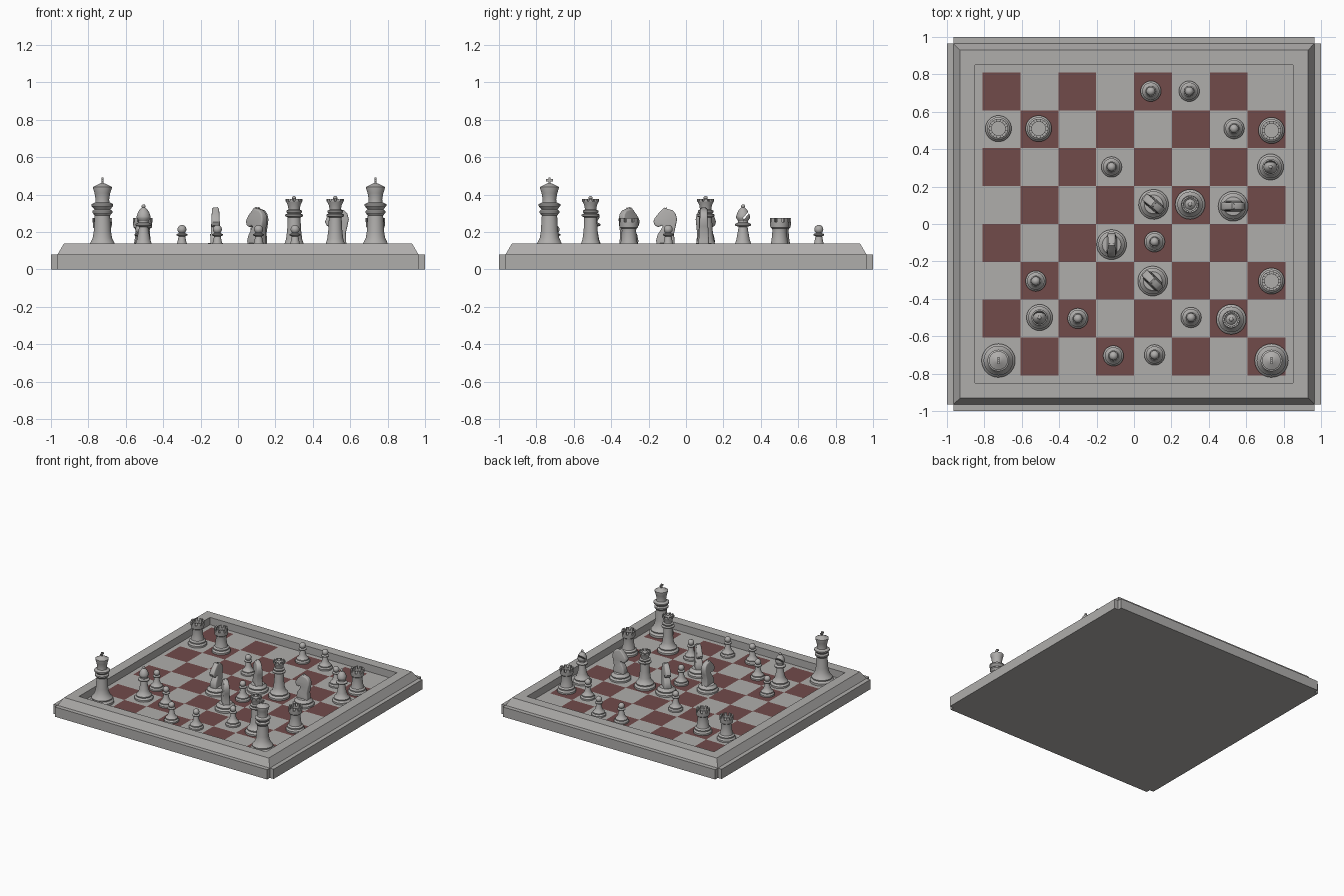
import bpy, bmesh, math
from mathutils import Matrix, Vector

if "Cube" in bpy.data.objects:
    bpy.data.objects.remove(bpy.data.objects["Cube"])

TAU = 2 * math.pi
FLOOR, TILE_T = 0.08, 0.003
Z0 = FLOOR + TILE_T


def material(name, rgb):
    m = bpy.data.materials.new(name)
    m.diffuse_color = (*rgb, 1)
    m.use_nodes = True
    m.node_tree.nodes["Principled BSDF"].inputs["Base Color"].default_value = m.diffuse_color
    return m


GREY = material("stone grey", (0.43, 0.42, 0.41))
RED = material("dull red", (0.165, 0.07, 0.068))


def finish(bm, name, angle=35, mats=(GREY,)):
    bmesh.ops.recalc_face_normals(bm, faces=bm.faces)
    me = bpy.data.meshes.new(name)
    bm.to_mesh(me)
    bm.free()
    for m in mats:
        me.materials.append(m)
    ob = bpy.data.objects.new(name, me)
    bpy.context.collection.objects.link(ob)
    if angle:
        bpy.ops.object.select_all(action='DESELECT')
        ob.select_set(True)
        bpy.context.view_layer.objects.active = ob
        bpy.ops.object.shade_smooth_by_angle(angle=math.radians(angle))
    return ob


def lathe(bm, profile, n=32):
    rings = []
    for r, z in profile:
        if r < 1e-5:
            rings.append([bm.verts.new((0, 0, z))])
        else:
            rings.append([bm.verts.new((r * math.cos(TAU * i / n), r * math.sin(TAU * i / n), z))
                          for i in range(n)])
    for a, b in zip(rings, rings[1:]):
        for i in range(n):
            j = (i + 1) % n
            if len(a) == 1:
                bm.faces.new((a[0], b[i], b[j]))
            elif len(b) == 1:
                bm.faces.new((a[i], a[j], b[0]))
            else:
                bm.faces.new((a[i], a[j], b[j], b[i]))


def ball(c, r, start=-55, n=9):
    return [(max(0, r * math.cos(math.radians(start + (90 - start) * i / n))) if i < n else 0,
             c + r * math.sin(math.radians(start + (90 - start) * i / n))) for i in range(n + 1)]


def box(bm, size, loc):
    bmesh.ops.create_cube(bm, size=1, matrix=Matrix.Translation(loc) @ Matrix.Diagonal((*size, 1)))


def teeth(bm, n, r0, r1, z0, z1, fill):
    # ring of battlement blocks
    for k in range(n):
        a0 = TAU * k / n
        cols = []
        for s in (-0.5, 0, 0.5):
            a = a0 + s * fill * TAU / n
            cols.append([bm.verts.new((r * math.cos(a), r * math.sin(a), z))
                         for r, z in ((r0, z0), (r1, z0), (r1, z1), (r0, z1))])
        for p, q in zip(cols, cols[1:]):
            for i in range(4):
                j = (i + 1) % 4
                bm.faces.new((p[i], p[j], q[j], q[i]))
        bm.faces.new(cols[0])
        bm.faces.new(cols[-1])


# board base: square slab with notched corners
bm = bmesh.new()
o, c = 1.0, 0.965
plan = [(o, -c), (o, c), (c, c), (c, o), (-c, o), (-c, c), (-o, c), (-o, -c), (-c, -c), (-c, -o), (c, -o), (c, -c)]
face = bm.faces.new([bm.verts.new((x, y, 0)) for x, y in plan])
ext = bmesh.ops.extrude_face_region(bm, geom=[face])
bmesh.ops.translate(bm, vec=(0, 0, FLOOR), verts=[v for v in ext['geom'] if isinstance(v, bmesh.types.BMVert)])
finish(bm, "board_base", 0)

# raised mitred rim
bm = bmesh.new()
loops = [[bm.verts.new((sx * r, sy * r, z)) for sx, sy in ((1, 1), (-1, 1), (-1, -1), (1, -1))]
         for r, z in ((0.965, FLOOR), (0.93, 0.14), (0.85, 0.14), (0.85, FLOOR))]
for a, b in zip(loops, loops[1:]):
    for i in range(4):
        j = (i + 1) % 4
        bm.faces.new((a[i], a[j], b[j], b[i]))
finish(bm, "board_rim", 0)

# checkered playing field
bm = bmesh.new()
bmesh.ops.create_grid(bm, x_segments=8, y_segments=8, size=0.81, matrix=Matrix.Translation((0, 0, Z0)))
for f in bm.faces:
    p = f.calc_center_median()
    f.material_index = (math.floor((p.x + 0.81) / 0.2025) + math.floor((p.y + 0.81) / 0.2025)) % 2
edges = [e for e in bm.edges if e.is_boundary]
ext = bmesh.ops.extrude_edge_only(bm, edges=edges)
for v in ext['geom']:
    if isinstance(v, bmesh.types.BMVert):
        v.co.z = FLOOR
for f in bm.faces:
    if abs(f.normal.z) < 0.5 and f.calc_center_median().z < Z0 - 1e-4:
        f.material_index = 0
finish(bm, "playing_squares", 0, (GREY, RED))


def place(ob, spots):
    # first piece is moved, the rest share its mesh
    for i, (x, y, *turn) in enumerate(spots):
        p = ob
        if i:
            p = ob.copy()
            bpy.context.collection.objects.link(p)
        p.location = (x, y, Z0)
        p.rotation_euler.z = math.radians(turn[0]) if turn else 0


# pawns
bm = bmesh.new()
lathe(bm, [(0, 0), (.055, 0), (.055, .012), (.046, .022), (.046, .03), (.034, .04), (.024, .062),
           (.018, .094), (.029, .1), (.029, .106), (.015, .112)] + ball(.131, .024))
place(finish(bm, "pawn"), [(.09, .71), (.295, .71), (.535, .51), (-.12, .305), (.11, -.095), (-.525, -.305),
                           (-.3, -.505), (.305, -.5), (-.11, -.705), (.11, -.7)])

# rooks
bm = bmesh.new()
lathe(bm, [(0, 0), (.07, 0), (.07, .014), (.06, .026), (.061, .036), (.049, .046), (.043, .07), (.038, .125),
           (.04, .135), (.049, .142), (.052, .172), (.037, .172), (.037, .155), (0, .155)])
teeth(bm, 8, .037, .052, .17, .193, .62)
place(finish(bm, "rook"), [(-.725, .51), (-.51, .51), (.735, .5), (.735, -.305)])

# bishops, with a slanted slot cut in the head
bm = bmesh.new()
lathe(bm, [(0, 0), (.07, 0), (.07, .014), (.058, .026), (.06, .036), (.046, .048), (.036, .075), (.027, .125),
           (.024, .145), (.043, .152), (.043, .16), (.026, .168), (.026, .176), (.036, .19), (.037, .2),
           (.032, .218), (.022, .236), (.009, .248)] + ball(.255, .0105))
bishop = finish(bm, "bishop")
bm = bmesh.new()
box(bm, (.08, .1, .009), (0, 0, 0))
bmesh.ops.transform(bm, matrix=Matrix.Translation((0, .034, .226)) @ Matrix.Rotation(math.radians(50), 4, 'X'),
                    verts=bm.verts)
cutter = finish(bm, "slot_cutter", 0)
cutter.hide_render = True
mod = bishop.modifiers.new("slot", 'BOOLEAN')
mod.operation, mod.object, mod.solver = 'DIFFERENCE', cutter, 'EXACT'
cut = bpy.data.meshes.new_from_object(bishop.evaluated_get(bpy.context.evaluated_depsgraph_get()))
bishop.modifiers.clear()
if len(cut.polygons) > 100:
    bishop.data = cut
bpy.data.objects.remove(cutter)
place(bishop, [(.73, .305), (-.505, -.5)])

# knights: horse head outline with rounded edges on a turned foot
outline = [(.034, .04), (.042, .07), (.034, .1), (.018, .125), (.004, .148), (.018, .16), (.038, .152), (.05, .158),
           (.056, .172), (.05, .188), (.034, .208), (.016, .226), (.004, .238), (-.012, .232), (-.034, .226),
           (-.048, .21), (-.054, .185), (-.047, .15), (-.038, .11), (-.04, .075), (-.042, .04)]
cu = bpy.data.curves.new("horse_outline", 'CURVE')
cu.dimensions, cu.fill_mode = '2D', 'BOTH'
cu.extrude, cu.bevel_depth, cu.bevel_resolution = .011, .008, 2
sp = cu.splines.new('POLY')
sp.points.add(len(outline) - 1)
for pt, (x, z) in zip(sp.points, outline):
    pt.co = (x, z, 0, 1)
sp.use_cyclic_u = True
tmp = bpy.data.objects.new("horse_outline", cu)
bpy.context.collection.objects.link(tmp)
head = bpy.data.meshes.new_from_object(tmp.evaluated_get(bpy.context.evaluated_depsgraph_get()))
bpy.data.objects.remove(tmp)
bm = bmesh.new()
bm.from_mesh(head)
bmesh.ops.remove_doubles(bm, verts=bm.verts, dist=1e-5)
bmesh.ops.rotate(bm, verts=bm.verts, matrix=Matrix.Rotation(math.pi / 2, 3, 'X'))
for v in bm.verts:  # thicker chest, slimmer muzzle
    v.co.y *= 1.5 - 2.6 * max(0, v.co.z - .05)
for s in (-1, 1):  # ears
    bmesh.ops.create_cone(bm, segments=8, radius1=.009, radius2=.001, depth=.03, cap_ends=True,
                          matrix=Matrix.Translation((-.004, s * .011, .235)))
for f in bm.faces:
    f.material_index = 0
lathe(bm, [(0, 0), (.08, 0), (.08, .014), (.068, .026), (.07, .036), (.056, .048), (.05, .056), (0, .062)])
place(finish(bm, "knight"), [(.105, .105, 140), (.53, .095, 180), (-.12, -.11, 270), (.1, -.305, 135)])

# queens
bm = bmesh.new()
lathe(bm, [(0, 0), (.08, 0), (.08, .015), (.066, .028), (.068, .038), (.052, .052), (.043, .08), (.037, .13),
           (.034, .195), (.048, .202), (.048, .21), (.035, .216), (.042, .224), (.042, .231), (.03, .237),
           (.034, .26), (.045, .284), (.036, .284), (.028, .278), (.014, .294)] + ball(.299, .011, -20))
teeth(bm, 10, .036, .046, .28, .294, .6)
place(finish(bm, "queen"), [(.3, .105), (.52, -.51)])

# kings
bm = bmesh.new()
lathe(bm, [(0, 0), (.09, 0), (.09, .018), (.077, .032), (.079, .042), (.066, .056), (.052, .085), (.046, .12),
           (.041, .205), (.053, .22), (.053, .23), (.042, .238), (.058, .256), (.058, .266), (.038, .276),
           (.036, .29), (.042, .325), (.05, .35), (.05, .358), (.038, .364), (.018, .374), (.009, .378), (0, .378)])
box(bm, (.011, .012, .036), (0, 0, .39))
box(bm, (.01, .038, .011), (0, 0, .394))
place(finish(bm, "king"), [(-.725, -.73), (.735, -.73)])
